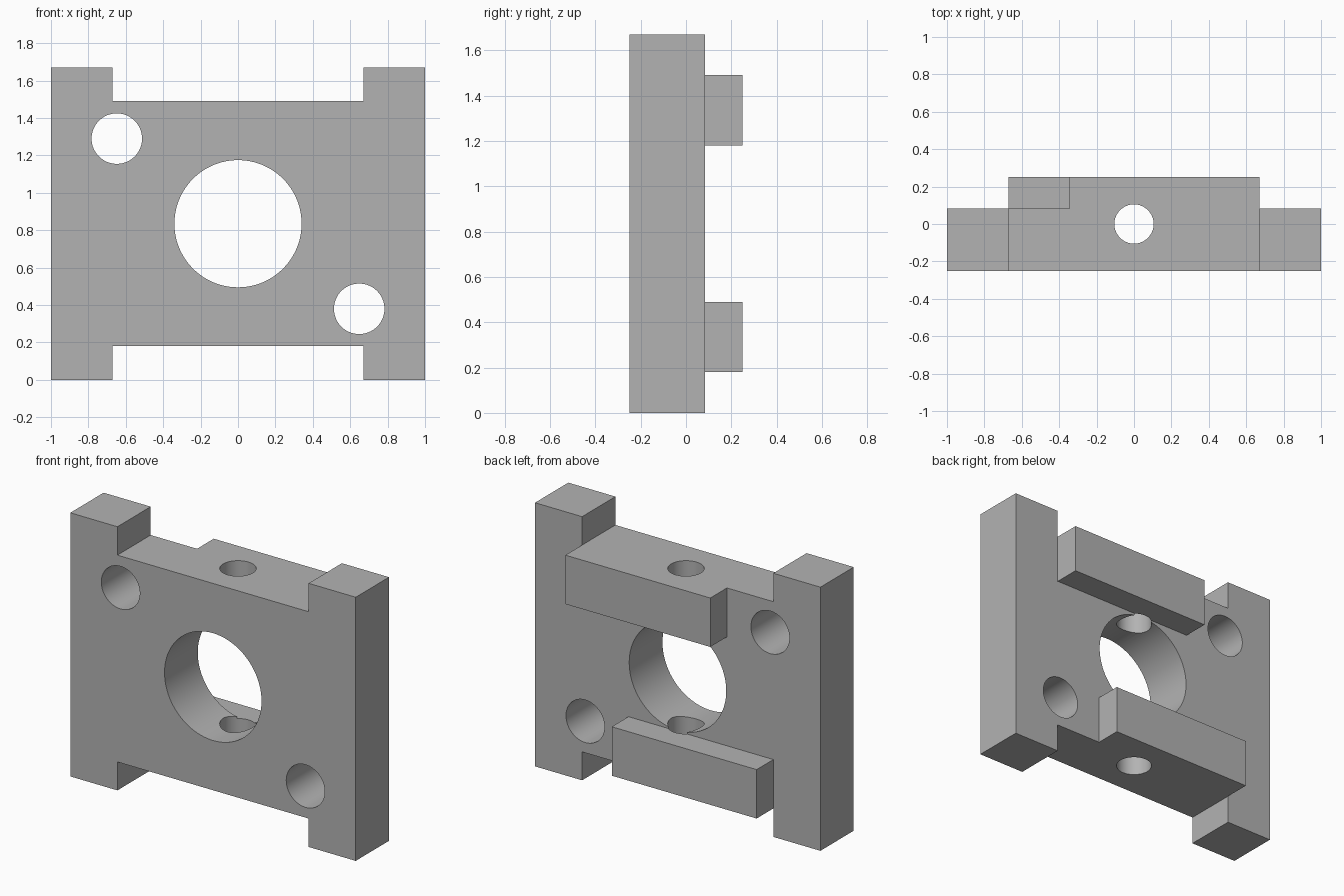
import bpy, bmesh, math
from mathutils import Matrix, Vector

default = bpy.data.objects.get("Cube")
if default:
    bpy.data.objects.remove(default, do_unlink=True)

# Main dimensions
HALF_W, NOTCH_X, HEIGHT = 1.0, 0.67, 1.67
LOW, HIGH = 0.18, 1.49
FRONT, FACE, BACK = -0.25, 0.083, 0.25
MID = HEIGHT / 2

grey = bpy.data.materials.new("plain grey")
grey.use_nodes = True
colour = (0.45, 0.45, 0.45, 1)
grey.diffuse_color = colour
grey.node_tree.nodes["Principled BSDF"].inputs["Base Color"].default_value = colour


def make_object(name, bm):
    bmesh.ops.recalc_face_normals(bm, faces=bm.faces)
    mesh = bpy.data.meshes.new(name)
    bm.to_mesh(mesh)
    bm.free()
    mesh.materials.append(grey)
    obj = bpy.data.objects.new(name, mesh)
    bpy.context.collection.objects.link(obj)
    return obj


def extruded(name, outline, y0, y1):
    bm = bmesh.new()
    face = bm.faces.new([bm.verts.new((x, y0, z)) for x, z in outline])
    ext = bmesh.ops.extrude_face_region(bm, geom=[face])
    moved = [v for v in ext["geom"] if isinstance(v, bmesh.types.BMVert)]
    bmesh.ops.translate(bm, verts=moved, vec=(0, y1 - y0, 0))
    return make_object(name, bm)


def bar(name, x0, x1, z0, z1):
    return extruded(name, [(x0, z0), (x1, z0), (x1, z1), (x0, z1)], 0, BACK)


def drill(name, centre, radius, depth, sides, along_y=True):
    bm = bmesh.new()
    turn = Matrix.Rotation(math.pi / 2, 4, 'X') if along_y else Matrix()
    bmesh.ops.create_cone(bm, cap_ends=True, segments=sides, radius1=radius,
                          radius2=radius, depth=depth,
                          matrix=Matrix.Translation(Vector(centre)) @ turn)
    obj = make_object(name, bm)
    obj.hide_render = True
    return obj


def combine(target, tool, operation):
    mod = target.modifiers.new(tool.name, 'BOOLEAN')
    mod.operation, mod.solver, mod.object = operation, 'EXACT', tool
    bpy.context.view_layer.objects.active = target
    bpy.ops.object.modifier_apply(modifier=mod.name)
    bpy.data.objects.remove(tool, do_unlink=True)


# Plate with a notch in its top and bottom edges
right_half = [(NOTCH_X, LOW), (NOTCH_X, 0), (HALF_W, 0),
              (HALF_W, HEIGHT), (NOTCH_X, HEIGHT), (NOTCH_X, HIGH)]
outline = right_half + [(-x, z) for x, z in reversed(right_half)]
plate = extruded("mounting_plate", outline, FRONT, FACE)

# Offset bars on the back
combine(plate, bar("upper_bar", -0.345, NOTCH_X, 1.18, HIGH), 'UNION')
combine(plate, bar("lower_bar", -NOTCH_X, 0.345, LOW, 0.49), 'UNION')

# Central bore, diagonal bolt holes and vertical pin hole
combine(plate, drill("bore", (0, 0, MID), 0.34, 1, 96), 'DIFFERENCE')
for side in (-1, 1):
    centre = (side * 0.648, 0, MID - side * 0.455)
    combine(plate, drill("bolt_hole", centre, 0.135, 1, 64), 'DIFFERENCE')
combine(plate, drill("pin_hole", (0, 0, MID), 0.105, 3, 64, False), 'DIFFERENCE')

# Smooth hole walls, sharp edges elsewhere
bpy.ops.object.select_all(action='DESELECT')
plate.select_set(True)
bpy.context.view_layer.objects.active = plate
bpy.ops.object.shade_smooth_by_angle(angle=math.radians(30))
